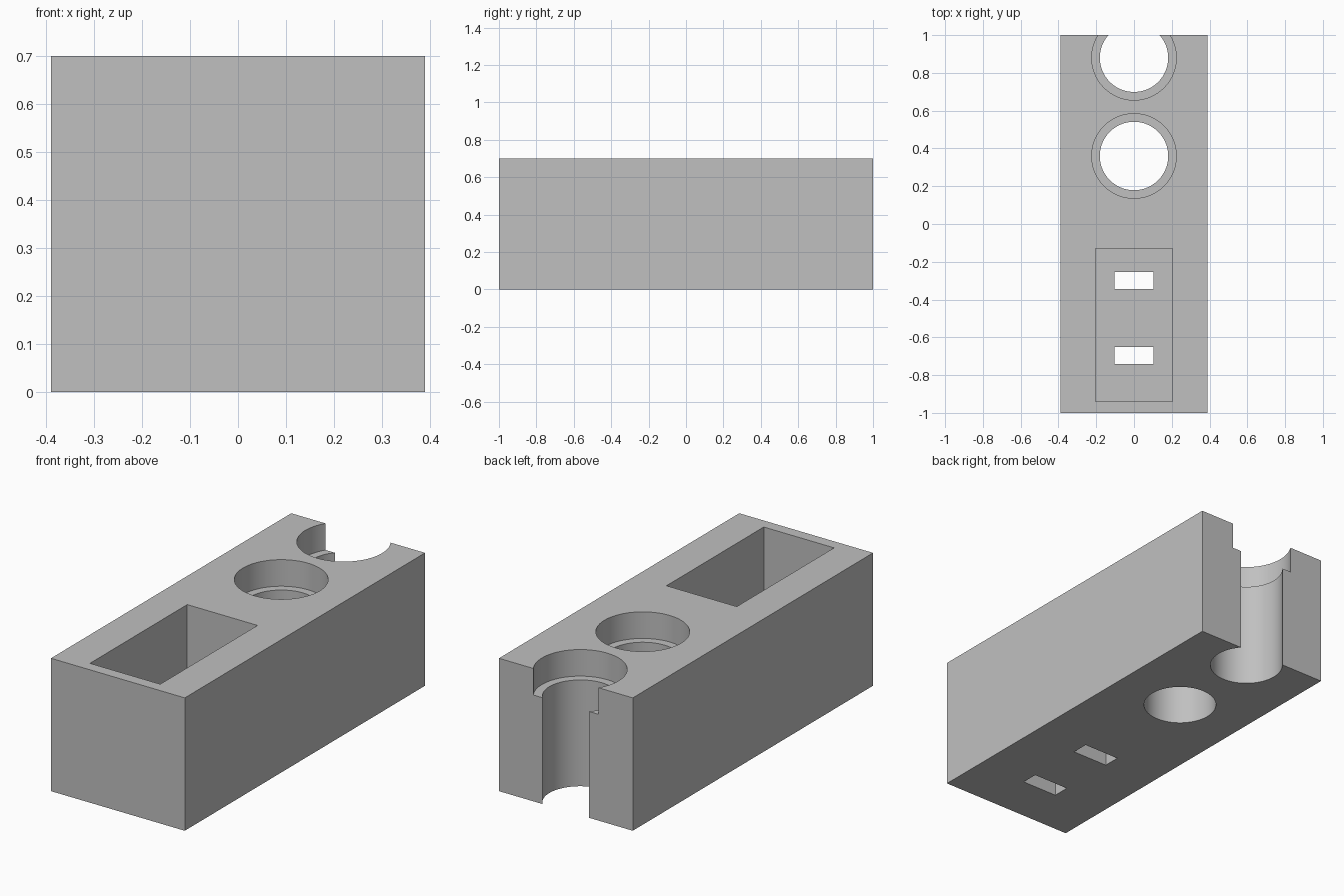
import bpy

if "Cube" in bpy.data.objects:
    bpy.data.objects.remove(bpy.data.objects["Cube"])

H = 0.70            # block height
FLOOR = 0.10        # pocket floor thickness
STEP = 0.14         # counterbore depth

grey = bpy.data.materials.new("mid grey")
grey.diffuse_color = (0.53, 0.53, 0.53, 1)
grey.use_nodes = True
grey.node_tree.nodes["Principled BSDF"].inputs["Base Color"].default_value = grey.diffuse_color


def box(name, x, y0, y1, z0, z1):
    """Box centred on x = 0 with half width x."""
    bpy.ops.mesh.primitive_cube_add(size=1, location=(0, (y0 + y1) / 2, (z0 + z1) / 2))
    ob = bpy.context.object
    ob.name = name
    ob.scale = (2 * x, y1 - y0, z1 - z0)
    bpy.ops.object.transform_apply(location=True, rotation=False, scale=True)
    return ob


def drill(name, y, r, z0, z1):
    bpy.ops.mesh.primitive_cylinder_add(vertices=96, radius=r, depth=z1 - z0,
                                        location=(0, y, (z0 + z1) / 2))
    bpy.context.object.name = name
    return bpy.context.object


block = box("block", 0.39, -1, 1, 0, H)
block.data.materials.append(grey)

# rectangular pocket and the two slots through its floor
cutters = [box("pocket_cutter", 0.205, -0.94, -0.13, FLOOR, H + 0.1)]
for y in (-0.695, -0.30):
    cutters.append(box("slot_cutter", 0.104, y - 0.045, y + 0.045, -0.1, FLOOR + 0.1))

# stepped round holes, the rear one breaking through the back face
for y in (0.36, 0.88):
    cutters.append(drill("bore_cutter", y, 0.181, -0.1, H + 0.1))
    cutters.append(drill("counterbore_cutter", y, 0.224, H - STEP, H + 0.1))

for c in cutters:
    bpy.context.view_layer.objects.active = block
    m = block.modifiers.new("cut", 'BOOLEAN')
    m.operation = 'DIFFERENCE'
    m.solver = 'EXACT'
    m.object = c
    bpy.ops.object.modifier_apply(modifier=m.name)
    bpy.data.objects.remove(c, do_unlink=True)

# smooth bores, sharp edges
bpy.ops.object.select_all(action='DESELECT')
block.select_set(True)
bpy.context.view_layer.objects.active = block
bpy.ops.object.shade_smooth_by_angle(angle=0.5)
